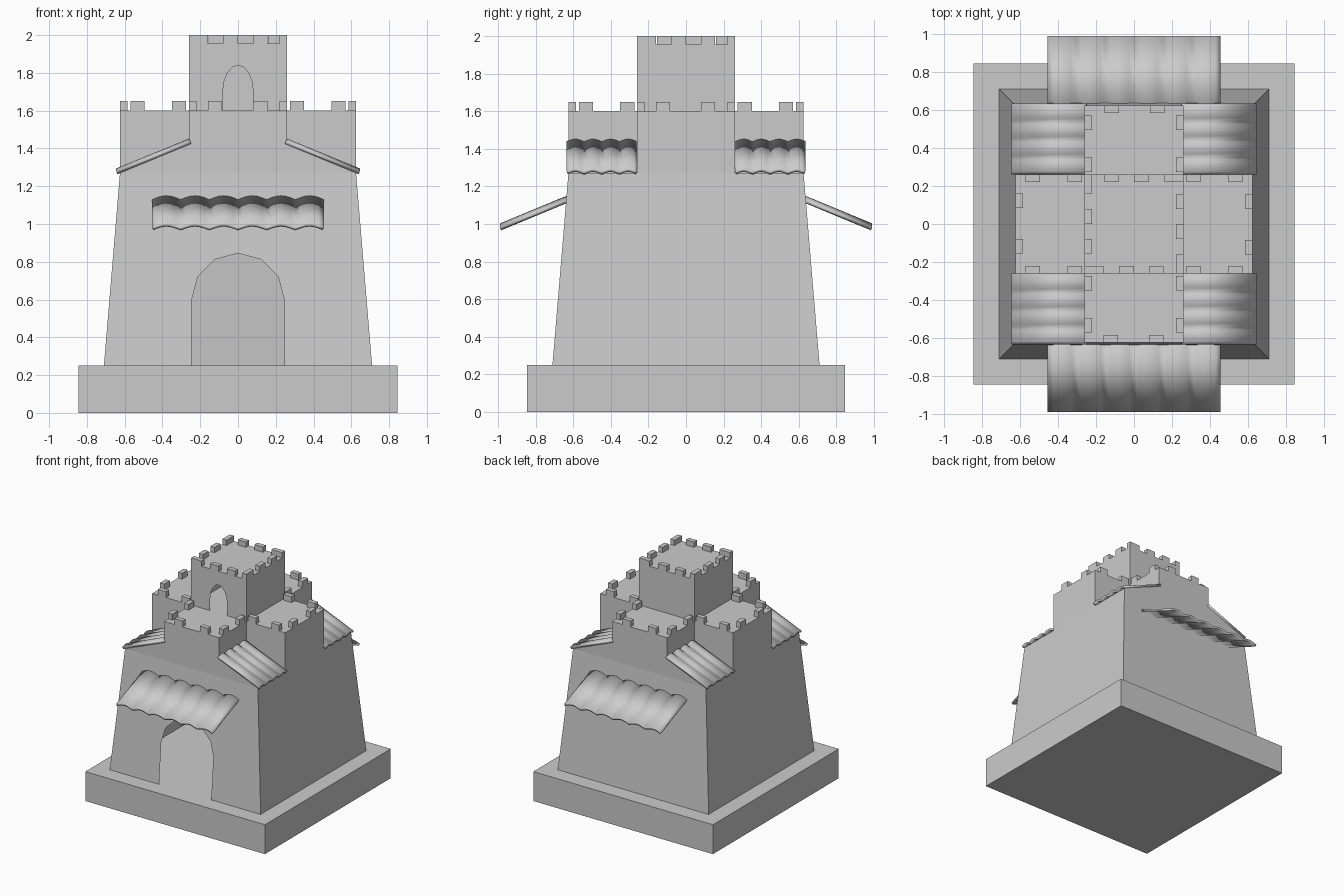
import bpy, bmesh
from math import sin, cos, pi, radians
from mathutils import Matrix

if "Cube" in bpy.data.objects:
    bpy.data.objects.remove(bpy.data.objects["Cube"])

W = 0.26          # half width of tower and arms
E = 0.625         # reach of the arms
Z0, Z1, Z2, Z3 = 0.25, 1.27, 1.6, 1.955   # plinth, eaves, terrace, tower roof
ROTS = (0, 90, 180, 270)


def make(name, bm):
    bmesh.ops.remove_doubles(bm, verts=bm.verts, dist=0.0005)
    bmesh.ops.recalc_face_normals(bm, faces=bm.faces)
    me = bpy.data.meshes.new(name)
    bm.to_mesh(me)
    bm.free()
    ob = bpy.data.objects.new(name, me)
    bpy.context.collection.objects.link(ob)
    return ob


def face(bm, pts, rot=0):
    m = Matrix.Rotation(radians(rot), 3, 'Z')
    bm.faces.new([bm.verts.new(m @ Matrix.Translation(p).to_translation()) for p in pts])


def box(bm, x0, x1, y0, y1, z0, z1, rot=0):
    m = (Matrix.Rotation(radians(rot), 4, 'Z')
         @ Matrix.Translation(((x0 + x1) / 2, (y0 + y1) / 2, (z0 + z1) / 2))
         @ Matrix.Diagonal((x1 - x0, y1 - y0, z1 - z0, 1)))
    bmesh.ops.create_cube(bm, size=1, matrix=m)


def wall(bm, pts, rot=0):
    """Upright face on the front, following the batter of the lower walls."""
    def depth(z):
        return 0.71 - (0.71 - E) * min(1, (z - Z0) / (Z1 - Z0))
    face(bm, [(x, -depth(z), z) for x, z in pts], rot)


def arch(half, foot, spring, top, n):
    """Open arch outline from left foot to right foot."""
    curve = [(-half * cos(pi * i / n), spring + (top - spring) * sin(pi * i / n))
             for i in range(n + 1)]
    return [(-half, foot)] + curve + [(half, foot)]


# Plinth
bm = bmesh.new()
box(bm, -0.845, 0.845, -0.845, 0.845, 0, Z0)
make("plinth", bm)

# Hollow keep: battered walls, cross-shaped upper storey, open doorway in front
bm = bmesh.new()
door = arch(0.245, Z0, 0.6, 0.845, 6)
for r in ROTS:
    opening = door if r == 0 else []
    wall(bm, [(-0.71, Z0)] + opening + [(0.71, Z0), (E, Z1), (W, Z1), (-W, Z1), (-E, Z1)], r)
    wall(bm, [(-W, Z1), (W, Z1), (W, Z2), (-W, Z2)], r)
    face(bm, [(-W, -E, Z2), (W, -E, Z2), (W, -W, Z2), (-W, -W, Z2)], r)
    for s in (-1, 1):
        face(bm, [(s * W, -E, Z1), (s * W, -W, Z1), (s * W, -W, Z2), (s * W, -E, Z2)], r)
face(bm, [(-W, -W, Z2), (W, -W, Z2), (W, W, Z2), (-W, W, Z2)])
# Gables below the corner roofs
for r in (0, 180):
    for s in (-1, 1):
        wall(bm, [(s * W, Z1), (s * E, Z1), (s * W, 1.435)], r)
make("keep_walls", bm)

# Hollow tower with an open window in front
bm = bmesh.new()
window = arch(0.08, Z2, 1.7, 1.84, 8)
for r in ROTS:
    pts = [(-W, Z2)] + (window if r == 0 else []) + [(W, Z2), (W, Z3), (-W, Z3)]
    face(bm, [(x, -W, z) for x, z in pts], r)
face(bm, [(-W, -W, Z3), (W, -W, Z3), (W, W, Z3), (-W, W, Z3)])
make("tower_walls", bm)

# Battlements of the terraces and of the tower
bm = bmesh.new()
for r in ROTS:
    for x in (-0.16, 0.08):
        box(bm, x, x + 0.075, -E, -E + 0.04, Z2, Z2 + 0.05, r)
    for y in (-0.35, -0.57):
        box(bm, -W, -W + 0.04, y, y + 0.075, Z2, Z2 + 0.05, r)
        box(bm, W - 0.04, W, y, y + 0.075, Z2, Z2 + 0.05, r)
make("terrace_battlements", bm)
bm = bmesh.new()
for r in ROTS:
    for x0, x1 in ((-W, -0.16), (-0.08, 0), (0.08, 0.155), (0.22, W)):
        box(bm, x0, x1, -W, -W + 0.04, Z3, 2.0, r)
make("tower_battlements", bm)


def tiles(name, u0, u1, n, top, low, rise, rot):
    """Sloping roof of n rounded tiles; top and low are (distance, height)."""
    bm = bmesh.new()
    seg = 6
    rows = []
    for d, z in (top, low):
        rows.append([(u0 + (u1 - u0) * i / (n * seg), -d,
                      z + rise * sin(pi * (i % seg) / seg)) for i in range(n * seg + 1)])
    for i in range(n * seg):
        face(bm, [rows[0][i], rows[1][i], rows[1][i + 1], rows[0][i + 1]], rot)
    ob = make(name, bm)
    if ob.data.polygons[0].normal.z < 0:
        ob.data.flip_normals()
    mod = ob.modifiers.new("thickness", 'SOLIDIFY')
    mod.thickness = 0.018
    mod.offset = -1
    bpy.ops.object.select_all(action='DESELECT')
    ob.select_set(True)
    bpy.context.view_layer.objects.active = ob
    bpy.ops.object.shade_smooth_by_angle(angle=radians(35))


# Awnings on front and back, small roofs on the four corners
for name, r in (("front_awning", 0), ("back_awning", 180)):
    tiles(name, -0.455, 0.455, 6, (0.635, 1.13), (0.99, 0.983), 0.02, r)
for side, r in (("right", 90), ("left", 270)):
    tiles(side + "_corner_roof_a", W, 0.635, 4, (0.255, 1.44), (0.645, 1.28), 0.014, r)
    tiles(side + "_corner_roof_b", -0.635, -W, 4, (0.255, 1.44), (0.645, 1.28), 0.014, r)
